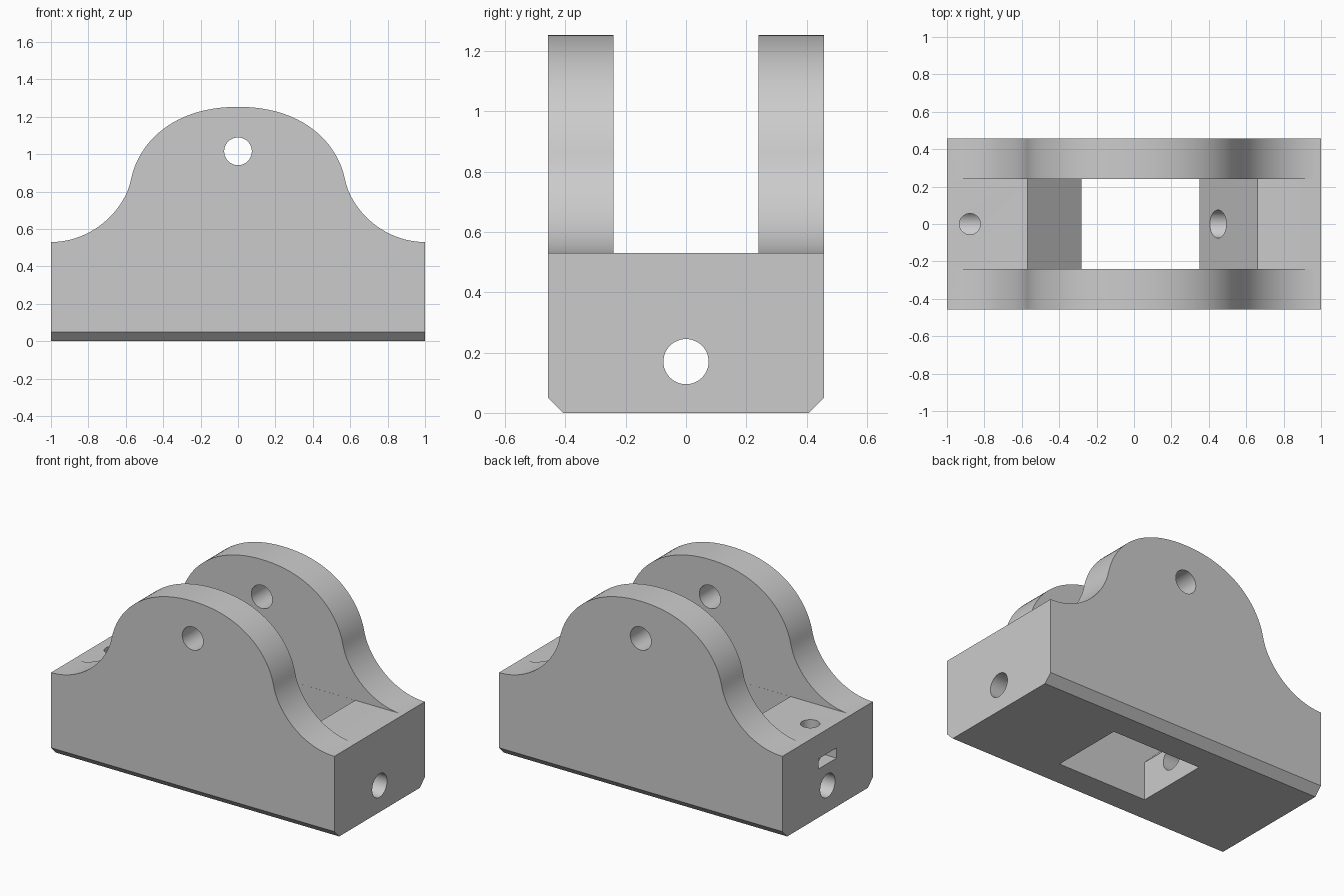
import bpy, bmesh, math
from mathutils import Vector, Matrix
from mathutils.geometry import interpolate_bezier

if "Cube" in bpy.data.objects:
    bpy.data.objects.remove(bpy.data.objects["Cube"], do_unlink=True)

LEN, HALF_W, INNER, DECK = 1.0, 0.457, 0.24, 0.53

grey = bpy.data.materials.new("plain grey")
grey.use_nodes = True
grey.diffuse_color = (0.6, 0.6, 0.6, 1)
grey.node_tree.nodes["Principled BSDF"].inputs["Base Color"].default_value = (0.6, 0.6, 0.6, 1)


def make_object(name, bm):
    bmesh.ops.recalc_face_normals(bm, faces=bm.faces)
    mesh = bpy.data.meshes.new(name)
    bm.to_mesh(mesh)
    bm.free()
    mesh.materials.append(grey)
    obj = bpy.data.objects.new(name, mesh)
    bpy.context.collection.objects.link(obj)
    return obj


def extrude_xz(points, half):
    """Solid from an xz outline, centred on y = 0."""
    bm = bmesh.new()
    face = bm.faces.new([bm.verts.new((x, -half, z)) for x, z in points])
    out = bmesh.ops.extrude_face_region(bm, geom=[face])
    moved = [v for v in out["geom"] if isinstance(v, bmesh.types.BMVert)]
    bmesh.ops.translate(bm, verts=moved, vec=(0, 2 * half, 0))
    return bm


def rod(name, radius, start, end):
    start, end = Vector(start), Vector(end)
    axis = end - start
    turn = axis.to_track_quat('Z', 'Y').to_matrix().to_4x4()
    bm = bmesh.new()
    bmesh.ops.create_cone(bm, cap_ends=True, segments=48, radius1=radius, radius2=radius,
                          depth=axis.length, matrix=Matrix.Translation((start + end) / 2) @ turn)
    return make_object(name, bm)


def box(name, x0, x1, half, z0, z1):
    return make_object(name, extrude_xz([(x0, z0), (x1, z0), (x1, z1), (x0, z1)], half))


def curve(a, b, c, d):
    pts = [Vector((x, z, 0)) for x, z in (a, b, c, d)]
    return [(p.x, p.y) for p in interpolate_bezier(*pts, 25)]


# Bell-shaped side outline: rounded crown flowing into a flared foot
crown = curve((0, 1.253), (0.35, 1.253), (0.532, 1.06), (0.572, 0.865))
flare = curve((0.572, 0.865), (0.605, 0.70), (0.78, DECK), (LEN, DECK))
half_outline = crown + flare[1:] + [(LEN, 0)]
outline = half_outline + [(-x, z) for x, z in reversed(half_outline[1:])]
bm = extrude_xz(outline, HALF_W)

# Chamfer along both long bottom edges
bottom = [e for e in bm.edges if all(v.co.z < 0.001 for v in e.verts)
          and abs(e.verts[0].co.x - e.verts[1].co.x) > 1]
bmesh.ops.bevel(bm, geom=bottom, offset=0.05, offset_type='OFFSET', segments=1, affect='EDGES')
body = make_object("bracket_body", bm)

# Cutters: channel between the cheeks, sloped pocket, holes and nut slot
cutters = [
    box("channel_cutter", -1.2, 1.2, INNER, DECK + 0.001, 1.5),
    make_object("pocket_cutter", extrude_xz(
        [(-0.28, -0.1), (-0.28, 0.245), (-0.57, DECK), (-0.57, 0.7),
         (0.66, 0.7), (0.66, DECK), (0.35, 0), (0.35, -0.1)], INNER - 0.0005)),
    rod("pivot_hole_cutter", 0.074, (0, -1, 1.015), (0, 1, 1.015)),
    rod("long_hole_cutter", 0.075, (-1.2, 0, 0.17), (1.2, 0, 0.17)),
    rod("set_screw_cutter", 0.056, (-0.877, 0, 0.17), (-0.877, 0, 0.8)),
    box("nut_slot_cutter", -1.2, -0.78, 0.09, 0.31, 0.375),
]

bpy.ops.object.select_all(action='DESELECT')
bpy.context.view_layer.objects.active = body
body.select_set(True)
for cutter in cutters:
    cutter.hide_render = True
    mod = body.modifiers.new(cutter.name, 'BOOLEAN')
    mod.operation = 'DIFFERENCE'
    mod.solver = 'EXACT'
    mod.object = cutter
    bpy.ops.object.modifier_apply(modifier=mod.name)
    bpy.data.objects.remove(cutter, do_unlink=True)

bpy.ops.object.shade_smooth_by_angle(angle=math.radians(30))
